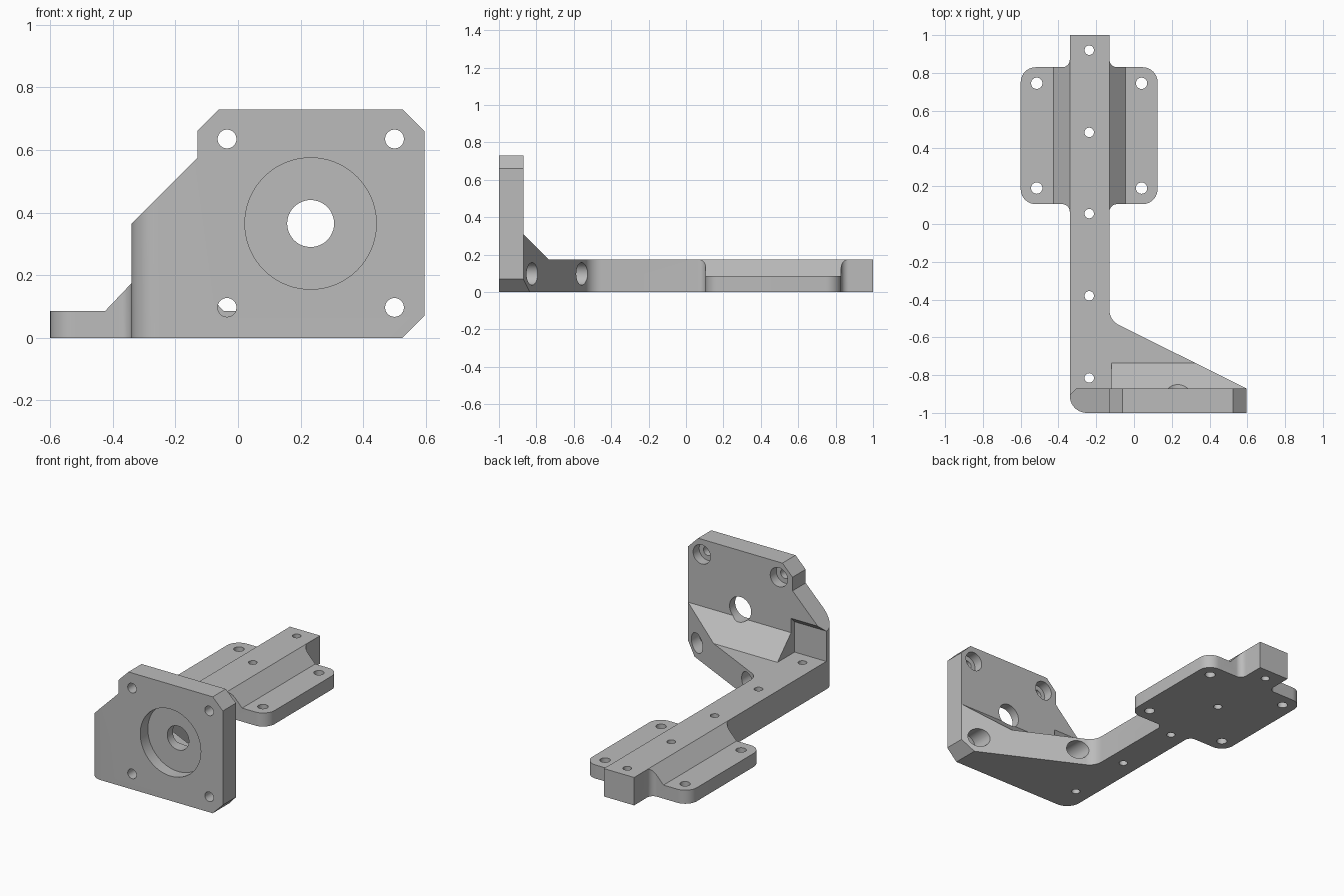
import bpy, bmesh, math
from mathutils import Vector

cube = bpy.data.objects.get("Cube")
if cube:
    bpy.data.objects.remove(cube, do_unlink=True)

grey = bpy.data.materials.new("plain_grey")
grey.use_nodes = True
colour = (0.5, 0.5, 0.5, 1)
grey.diffuse_color = colour
grey.node_tree.nodes["Principled BSDF"].inputs["Base Color"].default_value = colour


def prism(name, outline, axis, low, high):
    """Extrude a 2D outline along one axis."""
    place = {"x": lambda u, v, w: (w, u, v),
             "y": lambda u, v, w: (u, w, v),
             "z": lambda u, v, w: (u, v, w)}[axis]
    bm = bmesh.new()
    face = bm.faces.new([bm.verts.new(place(u, v, low)) for u, v in outline])
    new = bmesh.ops.extrude_face_region(bm, geom=[face])["geom"]
    shift = Vector(place(0, 0, high - low))
    bmesh.ops.translate(bm, vec=shift,
                        verts=[g for g in new if isinstance(g, bmesh.types.BMVert)])
    bmesh.ops.recalc_face_normals(bm, faces=bm.faces)
    mesh = bpy.data.meshes.new(name)
    bm.to_mesh(mesh)
    bm.free()
    mesh.materials.append(grey)
    ob = bpy.data.objects.new(name, mesh)
    bpy.context.collection.objects.link(ob)
    return ob


def rounded(points, steps=10):
    """Replace each corner (x, y, radius) by an arc."""
    out = []
    for i, (x, y, r) in enumerate(points):
        p = Vector((x, y))
        if r == 0:
            out.append((x, y))
            continue
        a = (Vector(points[i - 1][:2]) - p).normalized()
        b = (Vector(points[(i + 1) % len(points)][:2]) - p).normalized()
        half = a.angle(b) / 2
        centre = p + (a + b).normalized() * r / math.sin(half)
        start = p + a * r / math.tan(half) - centre
        end = p + b * r / math.tan(half) - centre
        sweep = math.atan2(start.x * end.y - start.y * end.x, start.dot(end))
        for k in range(steps + 1):
            t = sweep * k / steps
            c, s = math.cos(t), math.sin(t)
            out.append((centre.x + start.x * c - start.y * s,
                        centre.y + start.x * s + start.y * c))
    return out


def circle(u, v, r, n=48):
    return [(u + r * math.cos(2 * math.pi * k / n),
             v + r * math.sin(2 * math.pi * k / n)) for k in range(n)]


def combine(ob, tool, operation):
    mod = ob.modifiers.new("combine", "BOOLEAN")
    mod.operation, mod.object, mod.solver = operation, tool, "EXACT"
    bpy.context.view_layer.objects.active = ob
    bpy.ops.object.modifier_apply(modifier=mod.name)
    bpy.data.objects.remove(tool, do_unlink=True)


# Arm and web slab, oversized until trimmed by the plan outline
body = prism("mounting_bracket",
             [(-0.7, -0.1), (0.425, -0.1), (0.695, 0.17), (0.695, 0.175), (-0.7, 0.175)],
             "y", -1.1, 1.1)

# Upright plate with cut corners
plate = prism("upright_plate",
              [(-0.44, 0.1), (0.695, 0.1), (0.695, 0.56), (0.525, 0.73), (-0.06, 0.73),
               (-0.13, 0.66), (-0.13, 0.575), (-0.44, 0.265)], "y", -1.1, -0.87)

# Screw access pocket with a sloped roof
pocket = prism("pocket", [(-0.905, 0.15), (-0.8, 0.15), (-0.8, 0.47), (-0.905, 0.365)],
               "x", -0.6, -0.12)
combine(plate, pocket, "DIFFERENCE")
combine(body, plate, "UNION")

# Sloped gusset behind the plate
gusset = prism("gusset", [(-0.95, 0.1), (-0.95, 0.39), (-0.66, 0.1)], "x", -0.12, 0.7)
combine(body, gusset, "UNION")

# Plan outline: arm, winged pad and diagonal web
plan = rounded([(-0.34, -1, 0.09), (0.595, -1, 0), (0.595, -0.87, 0),
                (-0.13, -0.51, 0.09), (-0.13, 0.105, 0.04), (0.125, 0.105, 0.08),
                (0.125, 0.83, 0.08), (-0.13, 0.83, 0.04), (-0.13, 1, 0),
                (-0.34, 1, 0), (-0.34, 0.83, 0.04), (-0.6, 0.83, 0.08),
                (-0.6, 0.105, 0.08), (-0.34, 0.105, 0.04)])
combine(body, prism("plan", plan, "z", 0, 1), "INTERSECT")

# Lower the pad wings, leaving a slope on each side of the arm
middle = -0.235
for side in (-1, 1):
    section = [(middle + side * d, z) for d, z in
               ((0.095, 0.185), (0.19, 0.085), (0.6, 0.085), (0.6, 0.4), (0.095, 0.4))]
    combine(body, prism("wing_cut", section, "y", 0, 0.95), "DIFFERENCE")

# Vertical screw holes in the arm and the wings
holes = [(-0.237, y, 0.025) for y in (-0.815, -0.38, 0.055, 0.485, 0.92)]
holes += [(x, y, 0.03) for x in (-0.515, 0.04) for y in (0.19, 0.745)]
for x, y, r in holes:
    combine(body, prism("screw_hole", circle(x, y, r), "z", -0.1, 0.3), "DIFFERENCE")

# Plate screw holes, counterbored from the back
for x in (-0.035, 0.5):
    for z in (0.097, 0.635):
        combine(body, prism("plate_hole", circle(x, z, 0.03), "y", -1.1, -0.9), "DIFFERENCE")
        combine(body, prism("counterbore", circle(x, z, 0.06), "y", -0.93, -0.4), "DIFFERENCE")

# Central round recess and shaft hole
combine(body, prism("recess", circle(0.232, 0.365, 0.21, 72), "y", -1.1, -0.925), "DIFFERENCE")
combine(body, prism("shaft_hole", circle(0.232, 0.365, 0.075), "y", -1.1, -0.6), "DIFFERENCE")

bpy.ops.object.select_all(action="DESELECT")
body.select_set(True)
bpy.context.view_layer.objects.active = body
bpy.ops.object.shade_smooth_by_angle(angle=math.radians(30))
